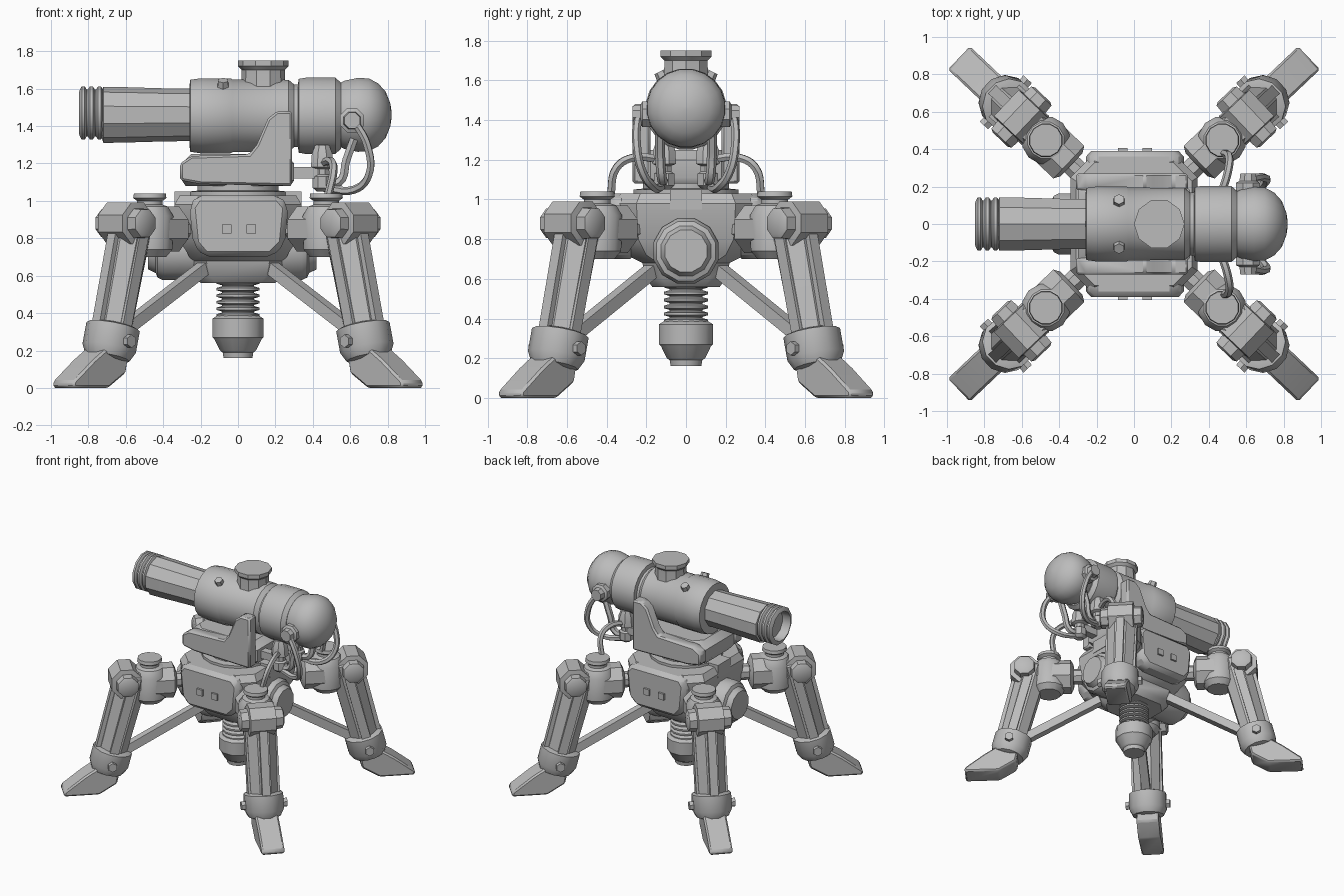
import bpy
import bmesh
from math import cos, sin, pi, radians
from mathutils import Vector

if "Cube" in bpy.data.objects:
    bpy.data.objects.remove(bpy.data.objects["Cube"])

grey = bpy.data.materials.new("plain_grey")
grey.use_nodes = True
grey.diffuse_color = (0.5, 0.5, 0.5, 1)
grey.node_tree.nodes["Principled BSDF"].inputs["Base Color"].default_value = (0.5, 0.5, 0.5, 1)
parts = []


def finish(name, bm, mirror="", bevel=0):
    """Turn a bmesh into a named part, optionally bevelled and mirrored."""
    bmesh.ops.recalc_face_normals(bm, faces=bm.faces)
    mesh = bpy.data.meshes.new(name)
    bm.to_mesh(mesh)
    bm.free()
    mesh.materials.append(grey)
    ob = bpy.data.objects.new(name, mesh)
    bpy.context.collection.objects.link(ob)
    if bevel:
        mod = ob.modifiers.new("Bevel", "BEVEL")
        mod.width, mod.segments = bevel, 1
    if mirror:
        mod = ob.modifiers.new("Mirror", "MIRROR")
        mod.use_axis = ("x" in mirror, "y" in mirror, False)
        mod.use_mirror_merge = False
    parts.append(ob)
    return ob


def loft(name, rings, **kw):
    """Skin a list of equal-length point rings and cap both ends."""
    bm = bmesh.new()
    loops = [[bm.verts.new(p) for p in ring] for ring in rings]
    n = len(loops[0])
    for a, b in zip(loops, loops[1:]):
        for i in range(n):
            j = (i + 1) % n
            bm.faces.new((a[i], a[j], b[j], b[i]))
    bm.faces.new(loops[0])
    bm.faces.new(loops[-1])
    return finish(name, bm, **kw)


def turned(name, origin, axis, profile, sides=16, ref=None, **kw):
    """Revolve a profile of (distance, radius) pairs around an axis."""
    o, a = Vector(origin), Vector(axis).normalized()
    ref = Vector(ref) if ref else Vector((1, 0, 0) if abs(a.z) > 0.9 else (0, 0, 1))
    u = a.cross(ref).normalized()
    w = a.cross(u)
    angles = [2 * pi * (i + 0.5) / sides for i in range(sides)]
    return loft(name, [[o + a * t + (u * cos(k) + w * sin(k)) * r for k in angles]
                       for t, r in profile], **kw)


def bar(name, p, q, width, ref=None, **kw):
    d = Vector(q) - Vector(p)
    r = width * 0.707
    return turned(name, p, d, [(0, r), (d.length, r)], 4, ref, **kw)


def prism(name, outline, depth, **kw):
    return loft(name, [outline, [Vector(p) + Vector(depth) for p in outline]], **kw)


def octagon(name, sections, **kw):
    """Stack chamfered rectangles given as (z, half x, half y, chamfer)."""
    rings = []
    for z, x, y, c in sections:
        q = [(x, y - c), (x - c, y), (c - x, y), (-x, y - c)]
        rings.append([(a, b, z) for a, b in q] + [(-a, -b, z) for a, b in q])
    return loft(name, rings, **kw)


def coils(start, end, count, r_out, r_in):
    step = (end - start) / count
    return [(start + step * (i + f), r) for i in range(count)
            for f, r in ((0.1, r_in), (0.35, r_out), (0.7, r_out), (0.95, r_in))]


def hose(name, points, radius):
    """A bent hose through the given points, kept on both sides."""
    curve = bpy.data.curves.new(name, "CURVE")
    curve.dimensions = "3D"
    curve.bevel_depth, curve.bevel_resolution, curve.resolution_u = radius, 1, 5
    curve.use_fill_caps = True
    spline = curve.splines.new("BEZIER")
    spline.bezier_points.add(len(points) - 1)
    for bp, p in zip(spline.bezier_points, points):
        bp.co = p
        bp.handle_left_type = bp.handle_right_type = "AUTO"
    temp = bpy.data.objects.new(name + "_path", curve)
    bpy.context.collection.objects.link(temp)
    bpy.context.view_layer.update()
    mesh = temp.evaluated_get(bpy.context.evaluated_depsgraph_get()).to_mesh()
    bm = bmesh.new()
    bm.from_mesh(mesh)
    bpy.data.objects.remove(temp)
    for f in bm.faces:
        f.material_index = 0
    finish(name, bm, mirror="y")


# Gun: barrel, housing, rear dome and top cap
X = (1, 0, 0)
Z = (0, 0, 1)
turned("muzzle", (-0.85, 0, 1.47), X,
       [(0.07, 0.01), (0.07, 0.11), (0, 0.115)] + coils(0, 0.13, 3, 0.148, 0.13), 12)
turned("barrel", (0, 0, 1.46), X,
       [(-0.73, 0.12), (-0.72, 0.15), (-0.6, 0.148), (-0.4, 0.142), (-0.24, 0.14)], 10)
turned("gun_housing", (0, 0, 1.455), X,
       [(-0.26, 0.16), (-0.255, 0.195), (-0.2, 0.203), (-0.04, 0.203), (-0.03, 0.197),
        (0.27, 0.195), (0.3, 0.17), (0.32, 0.17), (0.325, 0.2), (0.36, 0.206),
        (0.52, 0.206), (0.55, 0.18)], 20)
turned("rear_dome", (0, 0, 1.46), X,
       [(0.54, 0.17), (0.57, 0.185), (0.64, 0.2), (0.7, 0.197), (0.75, 0.17),
        (0.79, 0.125), (0.815, 0.06), (0.822, 0.01)], 20)
turned("top_cap", (0.135, 0, 0), Z,
       [(1.58, 0.12), (1.67, 0.115), (1.7, 0.115), (1.72, 0.135), (1.75, 0.135)], 10)
for side in (1, -1):
    turned("housing_bolt", (-0.08, side * 0.11, 1.6), (0, side * 0.5, 1),
           [(0, 0.035), (0.05, 0.03)], 6)

# Cradle: turntable, base and two side arms
turned("turntable", (0, 0, 0), Z,
       [(1.0, 0.27), (1.05, 0.27), (1.055, 0.22), (1.1, 0.22)], 16)
octagon("cradle_base", [(1.08, 0.28, 0.2, 0.06), (1.11, 0.3, 0.24, 0.06),
                        (1.2, 0.3, 0.24, 0.06), (1.25, 0.25, 0.19, 0.06)])
arm = [(-0.31, 1.11), (-0.31, 1.2), (-0.25, 1.24), (0.06, 1.25), (0.1, 1.3),
       (0.16, 1.44), (0.21, 1.48), (0.29, 1.48), (0.29, 1.08), (-0.2, 1.09)]
prism("cradle_arm", [(x, 0.18, z) for x, z in arm], (0, 0.09, 0), mirror="y", bevel=0.012)

# Hub with front and back panels and end drums
octagon("hub", [(0.56, 0.2, 0.17, 0.08), (0.6, 0.23, 0.2, 0.08), (0.68, 0.25, 0.22, 0.08),
                (0.72, 0.27, 0.3, 0.1), (0.8, 0.32, 0.35, 0.11), (0.98, 0.34, 0.36, 0.11),
                (1.03, 0.31, 0.33, 0.1)])
panel = [(-0.18, 0.7), (0.18, 0.7), (0.25, 0.77), (0.27, 0.97),
         (0.22, 1.03), (-0.22, 1.03), (-0.26, 0.97), (-0.24, 0.77)]
prism("hub_panel", [(x, 0.25, z) for x, z in panel], (0, 0.14, 0), mirror="y", bevel=0.03)
for x in (-0.06, 0.07):
    bar("panel_latch", (x, 0.37, 0.85), (x, 0.405, 0.85), 0.05, mirror="y")
for side, length in ((-1, 0.48), (1, 0.42)):
    turned("end_drum", (0, 0, 0.74), (side, 0, 0),
           [(0.2, 0.17), (length - 0.08, 0.17), (length - 0.05, 0.155),
            (length - 0.04, 0.13), (length, 0.11)], 12)
    bar("hub_clip", (side * 0.29, -0.08, 1.0), (side * 0.29, 0.08, 1.0), 0.1)

# Spring and pot below the hub
turned("lower_spring", (0, 0, 0), Z, coils(0.37, 0.58, 6, 0.115, 0.085), 14)
turned("lower_pot", (0, 0, 0), Z,
       [(0.16, 0.08), (0.19, 0.085), (0.2, 0.1), (0.26, 0.13), (0.27, 0.14),
        (0.37, 0.142), (0.39, 0.11)], 12)

# Legs: one is built along a diagonal, then mirrored to all four corners
ANGLE = radians(43.5)
OUT = Vector((cos(ANGLE), sin(ANGLE), 0))
SIDE = Vector((-sin(ANGLE), cos(ANGLE), 0))


def at(r, v, z):
    return OUT * r + SIDE * v + Vector((0, 0, z))


shin = at(0.94, 0, 0.25) - at(0.77, 0, 0.92)
L = shin.length
turned("hip_neck", at(0.36, 0, 0.85), OUT, [(0, 0.06), (0.15, 0.06)], 8, mirror="xy")
turned("hip_block", at(0.46, 0, 0.85), OUT,
       [(0, 0.09), (0.02, 0.13), (0.18, 0.13)], 8, mirror="xy")
turned("hip_drum", at(0.65, 0, 0), Z,
       [(0.7, 0.09), (0.74, 0.125), (0.92, 0.13), (0.97, 0.1), (0.98, 0.07),
        (1.0, 0.07), (1.015, 0.092), (1.04, 0.088)], 12, mirror="xy")
turned("knee_axle", at(0.83, 0, 0.88), SIDE,
       [(-0.165, 0.06), (-0.155, 0.08), (-0.1, 0.085), (-0.095, 0.12), (0.095, 0.12),
        (0.1, 0.085), (0.155, 0.08), (0.165, 0.06)], 8, mirror="xy")
turned("leg_shaft", at(0.77, 0, 0.92), shin,
       [(-0.04, 0.08), (0, 0.115), (0.15, 0.115), (L, 0.105)], 8, SIDE, mirror="xy")
for v in (-0.085, 0.085):
    bar("leg_rail", at(0.8, v, 0.82), at(0.935, v, 0.3), 0.065, SIDE, mirror="xy")
bar("leg_front_rail", at(0.9, 0, 0.83), at(1.02, 0, 0.34), 0.06, SIDE, mirror="xy")
turned("ankle_cuff", at(0.94, 0, 0.25), shin,
       [(-0.09, 0.115), (-0.08, 0.145), (0.04, 0.145), (0.09, 0.12), (0.1, 0.09)],
       12, SIDE, mirror="xy")
turned("cuff_bolt", at(0.945, -0.17, 0.25), SIDE, [(0, 0.035), (0.34, 0.035)], 6, mirror="xy")
foot = [(0.87, 0.22), (0.9, 0.08), (1.03, 0), (1.29, 0), (1.29, 0.035), (1.14, 0.15), (1.0, 0.24)]
prism("foot", [at(r, -0.085, z) for r, z in foot], SIDE * 0.17, mirror="xy", bevel=0.012)
bar("brace", at(0.2, 0, 0.67), at(0.86, 0, 0.3), 0.065, mirror="xy")

# Rear valves and hoses
turned("valve", (0.45, 0.11, 0), Z,
       [(1.05, 0.03), (1.07, 0.055), (1.13, 0.055), (1.14, 0.04), (1.17, 0.04),
        (1.18, 0.065), (1.25, 0.06), (1.3, 0.04)], 8, mirror="y")
turned("dome_knob", (0.61, 0, 1.43), (0, 1, 0),
       [(0.15, 0.07), (0.22, 0.07), (0.23, 0.05), (0.27, 0.045)], 8, mirror="y")
bar("valve_link", (0.27, 0.11, 1.15), (0.45, 0.11, 1.15), 0.06, mirror="y")
hose("knob_hose", [(0.62, 0.24, 1.43), (0.69, 0.25, 1.3), (0.7, 0.22, 1.14),
                   (0.62, 0.16, 1.06), (0.46, 0.12, 1.07)], 0.022)
hose("dome_hose", [(0.62, 0.13, 1.33), (0.58, 0.13, 1.22), (0.54, 0.12, 1.1),
                   (0.46, 0.11, 1.1)], 0.025)
hose("hip_hose", [(0.45, 0.12, 1.2), (0.5, 0.27, 1.21), (0.51, 0.35, 1.16),
                  (0.48, 0.38, 1.02)], 0.022)

# Smooth shading with crisp edges
bpy.ops.object.select_all(action="DESELECT")
for ob in parts:
    ob.select_set(True)
bpy.context.view_layer.objects.active = parts[0]
bpy.ops.object.shade_smooth_by_angle(angle=radians(35))
